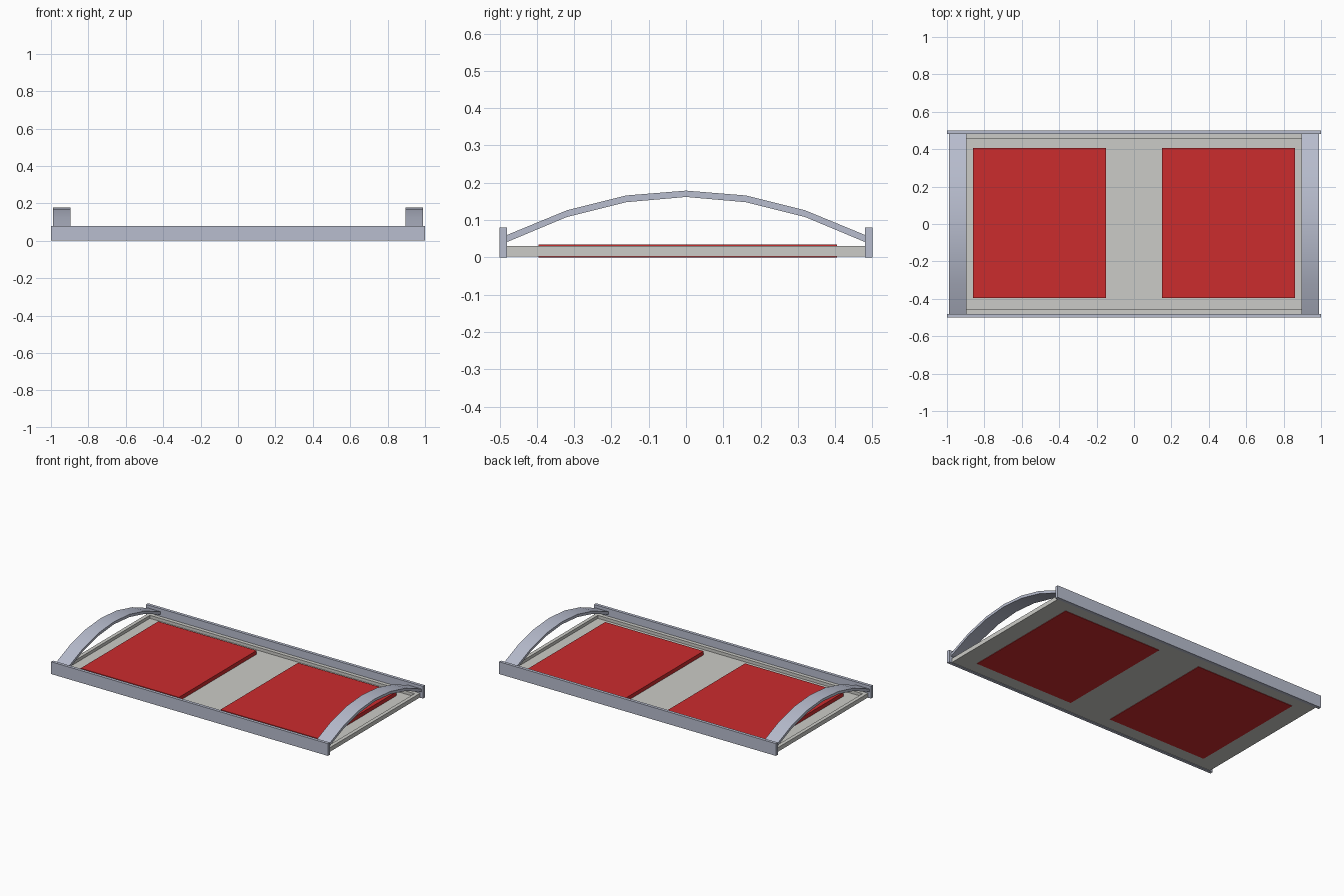
import bpy, bmesh
from mathutils import Matrix

if "Cube" in bpy.data.objects:
    bpy.data.objects.remove(bpy.data.objects["Cube"])


def material(name, rgb):
    m = bpy.data.materials.new(name)
    m.diffuse_color = (*rgb, 1)
    m.use_nodes = True
    m.node_tree.nodes["Principled BSDF"].inputs["Base Color"].default_value = m.diffuse_color
    return m


STEEL = material("blue grey metal", (0.48, 0.51, 0.62))
GREY = material("light grey", (0.60, 0.60, 0.57))
RED = material("red", (0.60, 0.025, 0.027))


def finish(bm, name, mat, smooth=False):
    bmesh.ops.recalc_face_normals(bm, faces=bm.faces)
    me = bpy.data.meshes.new(name)
    bm.to_mesh(me)
    bm.free()
    me.materials.append(mat)
    ob = bpy.data.objects.new(name, me)
    bpy.context.collection.objects.link(ob)
    if smooth:
        bpy.context.view_layer.objects.active = ob
        ob.select_set(True)
        bpy.ops.object.shade_smooth_by_angle(angle=0.7)
        ob.select_set(False)
    return ob


def add_box(bm, x, y, z):
    size = [b - a for a, b in (x, y, z)]
    mid = [(a + b) / 2 for a, b in (x, y, z)]
    m = Matrix.Translation(mid) @ Matrix.Diagonal((*size, 1))
    return bmesh.ops.create_cube(bm, size=1, matrix=m)


def box(name, x, y, z, mat):
    bm = bmesh.new()
    add_box(bm, x, y, z)
    return finish(bm, name, mat)


# Tray: slab whose top is inset for the rim and sunk to form the floor
bm = bmesh.new()
add_box(bm, (-0.98, 0.98), (-0.48, 0.48), (0.003, 0.03))
top = max(bm.faces, key=lambda f: f.calc_center_median().z)
bmesh.ops.inset_region(bm, faces=[top], thickness=0.034)
inner = bmesh.ops.extrude_face_region(bm, geom=[top])["geom"]
bmesh.ops.delete(bm, geom=[top], context="FACES_ONLY")
for v in inner:
    if isinstance(v, bmesh.types.BMVert):
        v.co.z = 0.01
finish(bm, "tray", GREY)

# Arched handle profile in (y, top z, bottom z)
half = [(0, 0.179, 0.162), (0.16, 0.166, 0.148), (0.32, 0.126, 0.108), (0.485, 0.058, 0.039)]
arc = [(-y, t, b) for y, t, b in half[:0:-1]] + half
outline = [(y, t) for y, t, b in arc] + [(y, b) for y, t, b in arc[::-1]]

for s, side in ((-1, "left"), (1, "right")):
    # Red panels, slightly proud of the tray above and below
    box(side + "_panel", sorted((s * 0.15, s * 0.86)), (-0.395, 0.405), (0, 0.035), RED)

    # Arched handles across the ends
    bm = bmesh.new()
    n = len(arc)
    rows = [[bm.verts.new((s * x, y, z)) for y, z in outline] for x in (0.895, 0.988)]
    for i in range(2 * n):
        j = (i + 1) % (2 * n)
        bm.faces.new((rows[0][i], rows[0][j], rows[1][j], rows[1][i]))
    for r in rows:
        for i in range(n - 1):
            bm.faces.new((r[i], r[i + 1], r[2 * n - 2 - i], r[2 * n - 1 - i]))
    finish(bm, side + "_handle", STEEL, smooth=True)

# Long side rails
for s, side in ((-1, "front"), (1, "back")):
    box(side + "_rail", (-1, 1), sorted((s * 0.48, s * 0.5)), (0, 0.08), STEEL)
